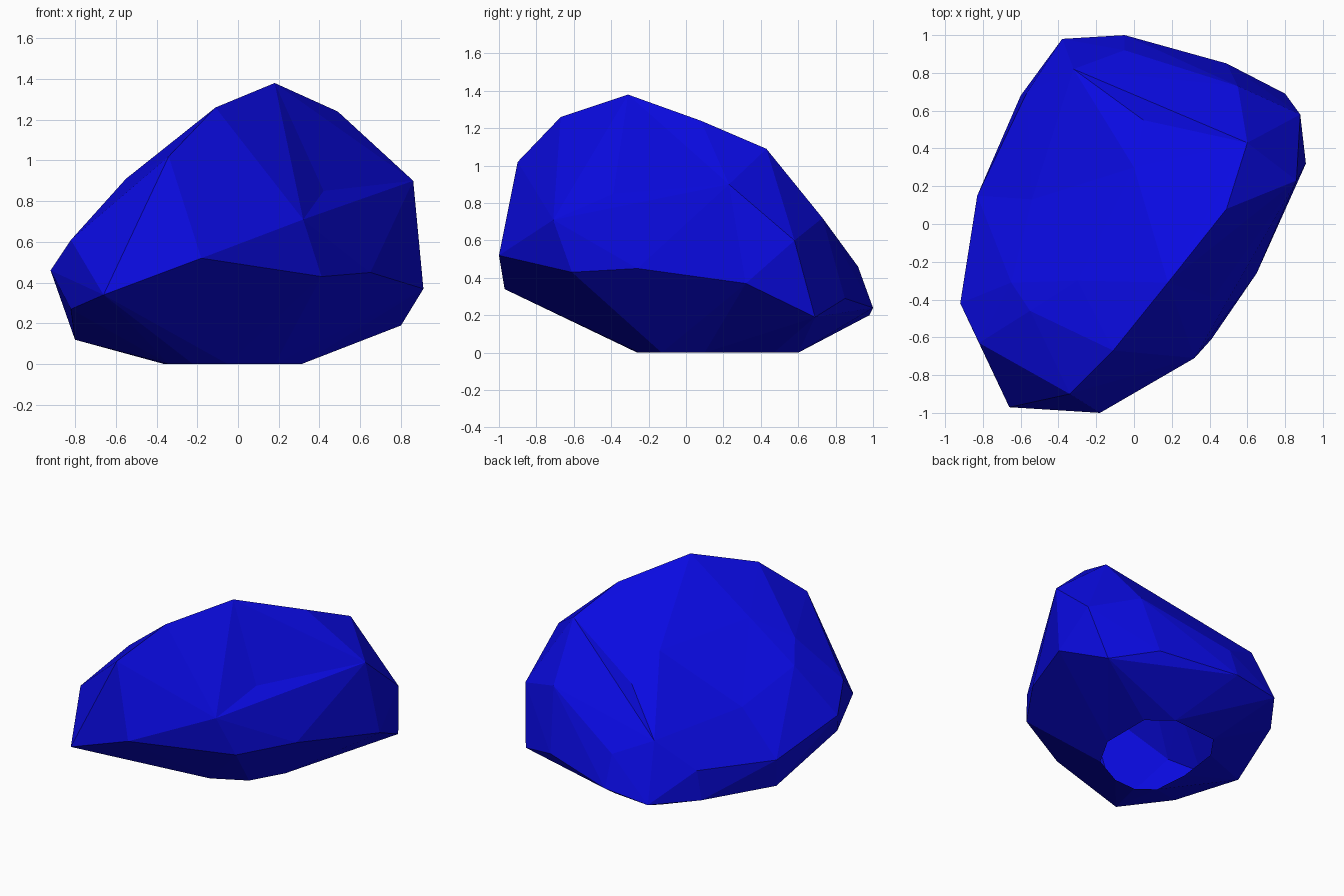
import bpy
import bmesh
from mathutils import Vector

default_cube = bpy.data.objects.get("Cube")
if default_cube:
    bpy.data.objects.remove(default_cube, do_unlink=True)


def flat_material(name, colour):
    material = bpy.data.materials.new(name)
    material.use_nodes = True
    material.diffuse_color = colour
    material.node_tree.nodes["Principled BSDF"].inputs["Base Color"].default_value = colour
    return material


# Crest running from the front right up over the peak to the back left
crest = [(-.34, -.9, 1.02), (-.11, -.67, 1.26), (.18, -.31, 1.38),
         (.49, .08, 1.24), (.6, .43, 1.09)]

# Shoulders: the corners between the crest and the widest outline
shoulders = [(.32, -.71, .71), (.86, .23, .9), (.88, .58, .6),
             (.55, .73, .72), (-.05, .92, .46), (-.02, .7, .74),
             (-.32, .82, .59), (-.3, -.3, 1.05), (-.55, -.46, .91),
             (-.65, -.31, .79), (-.82, -.63, .61)]

# Belt: the widest outline, where the stone turns under
belt = [(-.18, -1, .52), (.41, -.61, .43), (.65, -.26, .45),
        (.91, .32, .37), (.8, .69, .19), (.49, .85, .29),
        (-.05, 1, .24), (-.38, .98, .2), (-.6, .68, .18),
        (-.57, .69, .39), (-.83, .15, .33), (-.8, .11, .12),
        (-.82, -.56, .27), (-.92, -.42, .46), (-.66, -.97, .34)]

# Foot: the open rim resting on the ground
foot = [(x, y, 0) for x, y in [(-.22, -.26), (-.05, -.25), (.18, -.13), (.31, .1),
                               (.31, .47), (.15, .6), (-.2, .57), (-.32, .4),
                               (-.36, .09), (-.34, -.17)]]

# Hollows: corners that sit a little inside the hull
hollows = [(.42, -.39, .85), (0, .3, .96), (.05, .55, .8), (-.54, .13, .63)]
hollow_lift = Vector((0, 0, .1))


def build_boulder(name, points, hollows, material):
    bm = bmesh.new()
    for point in points:
        bm.verts.new(point)

    # Raise the hollow corners so that the hull takes them in
    raised = [bm.verts.new(Vector(point) + hollow_lift) for point in hollows]
    hull = bmesh.ops.convex_hull(bm, input=bm.verts[:])
    spare = {v for key in ("geom_interior", "geom_unused") for v in hull[key]
             if isinstance(v, bmesh.types.BMVert)}
    raised = [v for v in raised if v not in spare]
    bmesh.ops.delete(bm, geom=list(spare), context="VERTS")
    bmesh.ops.recalc_face_normals(bm, faces=bm.faces[:])

    # Press the hollows back into the stone
    bmesh.ops.translate(bm, verts=raised, vec=-hollow_lift)

    # Open the underside
    underside = [f for f in bm.faces if all(v.co.z < .001 for v in f.verts)]
    bmesh.ops.delete(bm, geom=underside, context="FACES")

    mesh = bpy.data.meshes.new(name)
    bm.to_mesh(mesh)
    bm.free()
    mesh.materials.append(material)
    boulder = bpy.data.objects.new(name, mesh)
    bpy.context.collection.objects.link(boulder)
    return boulder


blue = flat_material("deep blue", (.003, .003, .75, 1))
build_boulder("boulder", crest + shoulders + belt + foot, hollows, blue)
